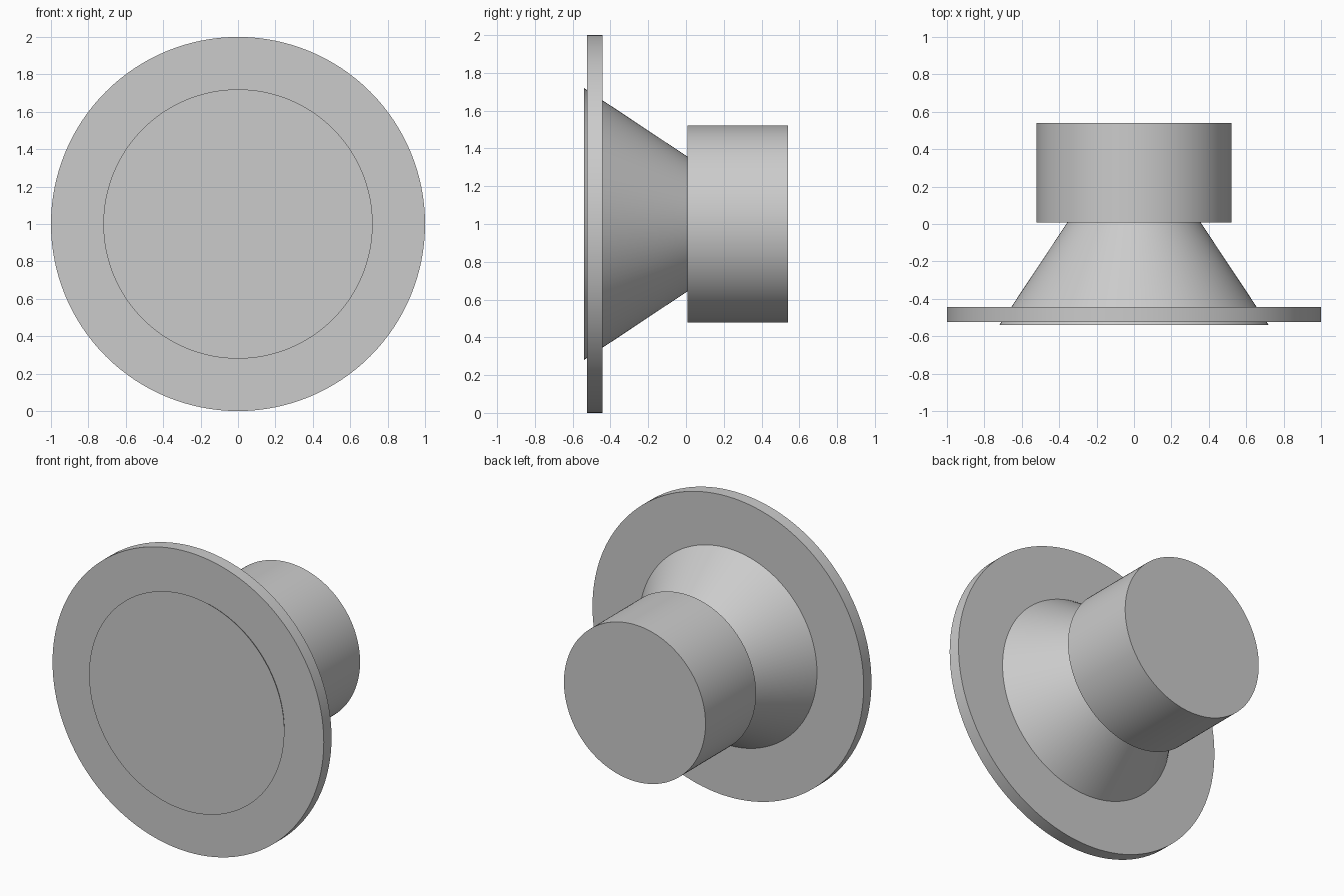
import bpy
import math

default = bpy.data.objects.get("Cube")
if default:
    bpy.data.objects.remove(default, do_unlink=True)

# Single grey material
grey = bpy.data.materials.new("light grey")
grey.use_nodes = True
colour = (0.6, 0.6, 0.6, 1)
grey.diffuse_color = colour
grey.node_tree.nodes["Principled BSDF"].inputs["Base Color"].default_value = colour


def turned_part(name, front_y, back_y, front_radius, back_radius, sides=128):
    """Solid round part whose axis runs front to back at z = 1."""
    bpy.ops.mesh.primitive_cone_add(
        vertices=sides, radius1=front_radius, radius2=back_radius,
        depth=back_y - front_y, location=(0, (front_y + back_y) / 2, 1),
        rotation=(-math.pi / 2, 0, 0))
    part = bpy.context.object
    part.name = name
    part.data.materials.append(grey)
    bpy.ops.object.transform_apply(location=False, rotation=True, scale=False)
    bpy.ops.object.shade_smooth_by_angle(angle=math.radians(30))
    return part


# Wide thin flange, tapered body passing through it, and rear drum
turned_part("flange", -0.525, -0.443, 1.0, 1.0)
turned_part("tapered_body", -0.54, 0.01, 0.72, 0.355)
turned_part("rear_drum", 0.008, 0.54, 0.522, 0.522)
